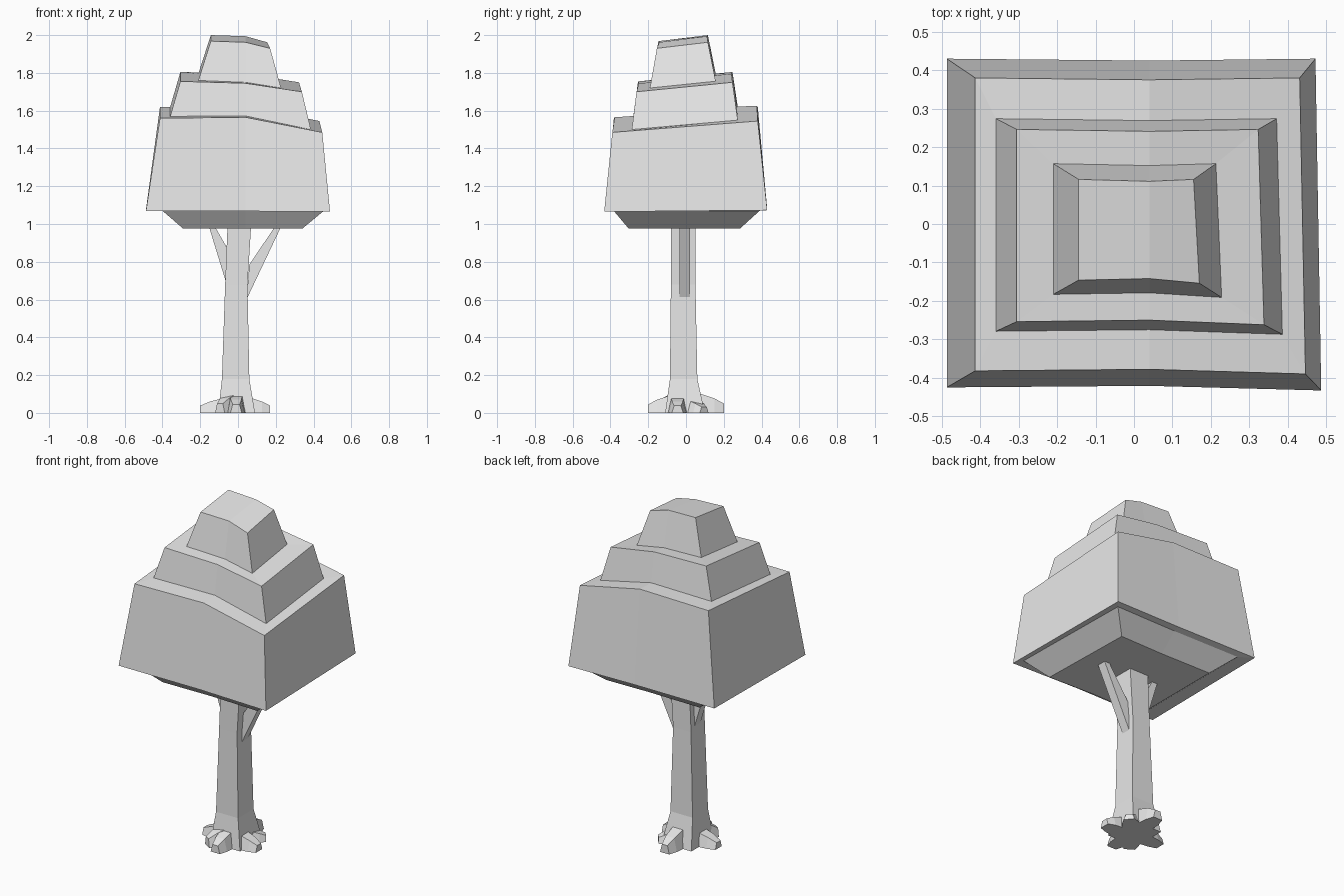
import bpy
import math
from mathutils import Vector, Matrix

cube = bpy.data.objects.get("Cube")
if cube:
    bpy.data.objects.remove(cube, do_unlink=True)

grey = bpy.data.materials.new("light_grey")
grey.use_nodes = True
grey.diffuse_color = (0.8, 0.8, 0.8, 1)
grey.node_tree.nodes["Principled BSDF"].inputs["Base Color"].default_value = (0.8, 0.8, 0.8, 1)


def loft(name, rings, caps):
    """Join rings of points with quads; caps list the faces closing the ends."""
    n = len(rings[0])
    last = (len(rings) - 1) * n
    verts = [p for ring in rings for p in ring]
    faces = [(r * n + i, r * n + (i + 1) % n, (r + 1) * n + (i + 1) % n, (r + 1) * n + i)
             for r in range(len(rings) - 1) for i in range(n)]
    for cap in caps:
        faces.append(tuple(reversed(cap)))
        faces.append(tuple(last + i for i in cap))
    mesh = bpy.data.meshes.new(name)
    mesh.from_pydata(verts, [], faces)
    mesh.materials.append(grey)
    obj = bpy.data.objects.new(name, mesh)
    bpy.context.collection.objects.link(obj)
    return obj


QUAD = [(0, 1, 2, 3)]


def rect(x0, x1, y0, y1, z):
    return [(x0, y0, z), (x1, y0, z), (x1, y1, z), (x0, y1, z)]


def tier_ring(left, right, front, back, z_left, z_mid, z_right, rise):
    """Rectangle creased at mid width, rising towards the back."""
    m = 0.04
    return [(left, front, z_left), (m, front + 0.004, z_mid), (right, front - 0.008, z_right),
            (right - 0.015, back, z_right + rise), (m, back - 0.005, z_mid + rise),
            (left, back, z_left + rise)]


# Canopy: tapered underside, then three stepped tiers with sloping tops
canopy = [
    tier_ring(-0.29, 0.34, -0.295, 0.285, 0.975, 0.975, 0.975, 0),
    tier_ring(-0.40, 0.455, -0.375, 0.39, 1.07, 1.07, 1.07, 0),
    tier_ring(-0.487, 0.487, -0.425, 0.43, 1.07, 1.068, 1.065, 0.008),
    tier_ring(-0.413, 0.446, -0.382, 0.38, 1.56, 1.565, 1.485, 0.06),
    tier_ring(-0.359, 0.386, -0.279, 0.274, 1.57, 1.572, 1.50, 0.05),
    tier_ring(-0.305, 0.338, -0.254, 0.246, 1.755, 1.745, 1.70, 0.05),
    tier_ring(-0.21, 0.228, -0.183, 0.157, 1.76, 1.75, 1.72, 0.036),
    tier_ring(-0.144, 0.17, -0.146, 0.116, 1.968, 1.962, 1.93, 0.032),
]
loft("canopy", canopy, [(0, 1, 4, 5), (1, 2, 3, 4)])

# Trunk: square section with a flared foot
loft("trunk", [
    rect(-0.105, 0.09, -0.11, 0.1, 0.0),
    rect(-0.085, 0.06, -0.085, 0.06, 0.18),
    rect(-0.068, 0.05, -0.08, 0.05, 0.68),
    rect(-0.055, 0.07, -0.08, 0.05, 1.0),
], QUAD)


# Branches: wedges leaving the trunk sides and ending in the canopy
def branch(name, low, high, tip_out, tip_in, y0, y1):
    points = [low, tip_out, tip_in, high]
    loft(name, [[(x, y, z) for x, z in points] for y in (y1, y0)], QUAD)


branch("left_branch", (0.045, 0.60), (0.06, 0.785), (0.235, 1.0), (0.205, 1.0), -0.035, 0.02)
branch("right_branch", (-0.06, 0.68), (-0.05, 0.86), (-0.158, 1.0), (-0.13, 1.0), -0.04, 0.015)


# Roots: short tapered blocks spreading around the foot
def root(name, angle, reach, height, offset):
    turn = Matrix.Rotation(math.radians(angle), 4, 'Z')
    rings = []
    for d, half_base, half_top, top in ((0.05, 0.055, 0.035, height),
                                        (reach * 0.75, 0.045, 0.028, height * 0.7),
                                        (reach, 0.03, 0.018, height * 0.45)):
        section = [(d, -half_base, 0), (d, half_base, 0), (d, half_top, top), (d, -half_top, top)]
        rings.append([turn @ Vector(p) + Vector(offset) for p in section])
    loft(name, rings, QUAD)


root("front_root", 270, 0.19, 0.1, (-0.01, -0.01, 0))
root("front_right_root", 238, 0.18, 0.11, (0, 0, 0))
root("right_root", 180, 0.2, 0.085, (0, -0.02, 0))
root("left_root", 0, 0.17, 0.085, (0, -0.045, 0))
root("back_root", 90, 0.2, 0.11, (0, 0, 0))
root("back_left_root", 40, 0.15, 0.07, (0, 0, 0))
